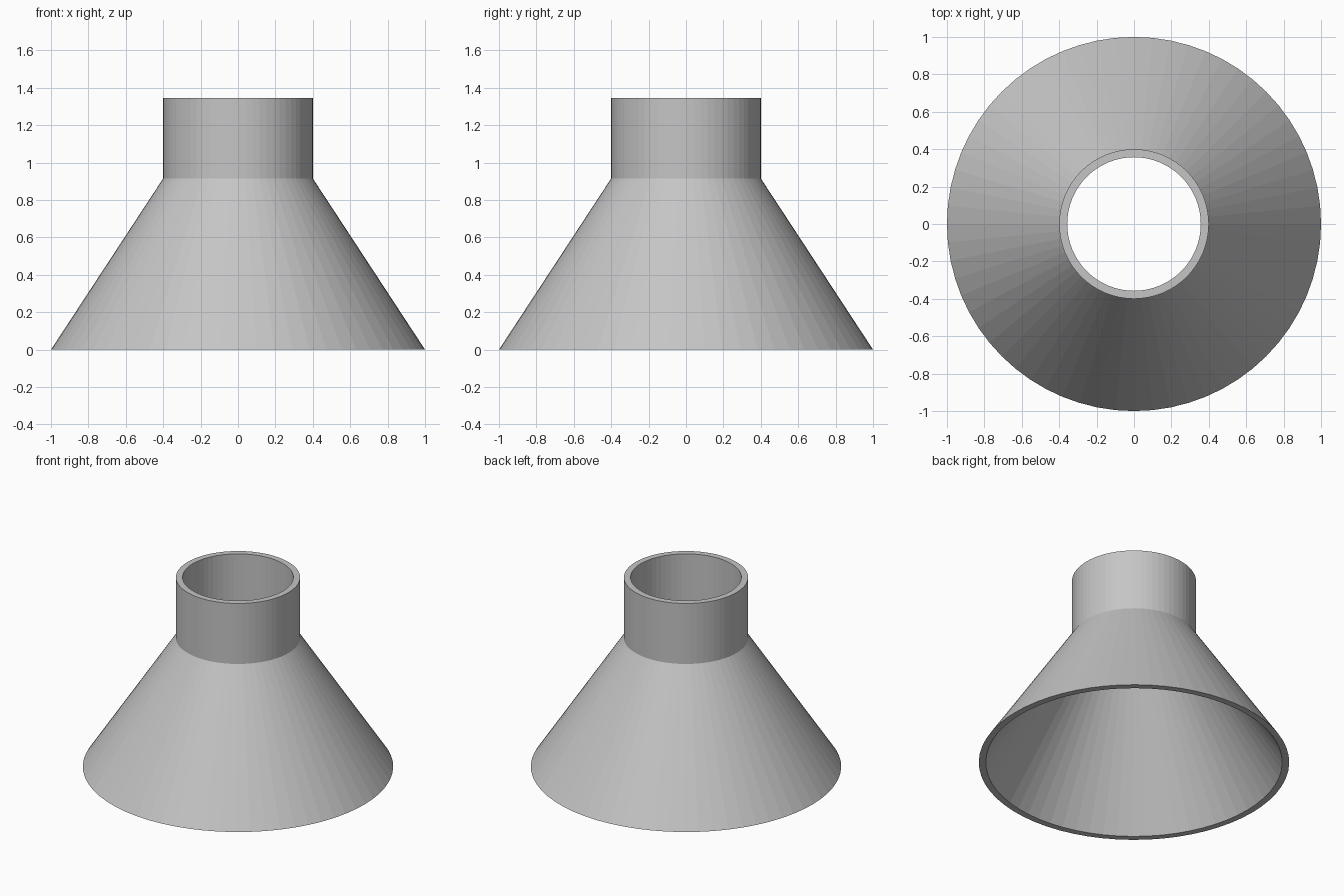
import bpy
import bmesh
from math import cos, sin, tau

cube = bpy.data.objects.get("Cube")
if cube:
    bpy.data.objects.remove(cube, do_unlink=True)

SIDES = 64

# Plain grey for the whole part
grey = bpy.data.materials.new("plain grey")
grey.use_nodes = True
colour = (0.56, 0.56, 0.56, 1)
grey.diffuse_color = colour
grey.node_tree.nodes["Principled BSDF"].inputs["Base Color"].default_value = colour


def lathe(name, profile):
    """Revolve a closed (radius, height) profile around z into a hollow solid."""
    bm = bmesh.new()
    rings = [[bm.verts.new((r * cos(tau * i / SIDES), r * sin(tau * i / SIDES), z))
              for i in range(SIDES)] for r, z in profile]
    for k, ring in enumerate(rings):
        above = rings[(k + 1) % len(rings)]
        for i in range(SIDES):
            j = (i + 1) % SIDES
            bm.faces.new((ring[i], ring[j], above[j], above[i]))
    bmesh.ops.recalc_face_normals(bm, faces=bm.faces)
    mesh = bpy.data.meshes.new(name)
    bm.to_mesh(mesh)
    bm.free()
    mesh.materials.append(grey)
    obj = bpy.data.objects.new(name, mesh)
    bpy.context.collection.objects.link(obj)
    return obj


# Flared cone and straight neck in one wall: outside going up, inside going down
lathe("funnel", [(1.0, 0), (0.4, 0.915), (0.4, 1.345),
                 (0.357, 1.345), (0.357, 0.91), (0.955, 0)])
